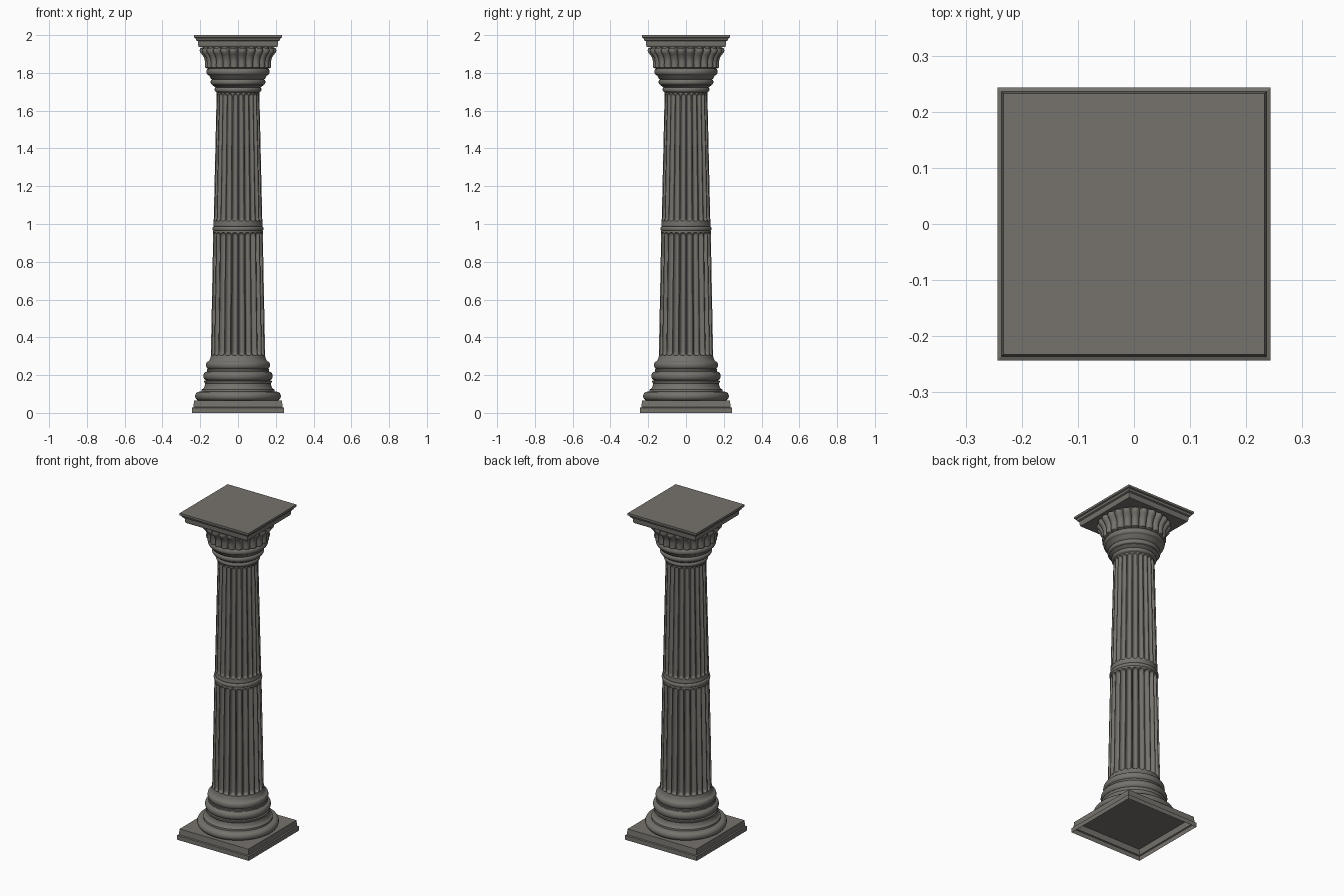
import bpy, bmesh, math

if "Cube" in bpy.data.objects:
    bpy.data.objects.remove(bpy.data.objects["Cube"])

stone = bpy.data.materials.new("grey stone")
stone.diffuse_color = (0.18, 0.17, 0.153, 1)
stone.use_nodes = True
stone.node_tree.nodes["Principled BSDF"].inputs["Base Color"].default_value = stone.diffuse_color


def finish(name, bm, angle=35):
    bmesh.ops.recalc_face_normals(bm, faces=bm.faces[:])
    me = bpy.data.meshes.new(name)
    bm.to_mesh(me)
    bm.free()
    ob = bpy.data.objects.new(name, me)
    bpy.context.collection.objects.link(ob)
    me.materials.append(stone)
    bpy.ops.object.select_all(action='DESELECT')
    ob.select_set(True)
    bpy.context.view_layer.objects.active = ob
    bpy.ops.object.shade_smooth_by_angle(angle=math.radians(angle))
    return ob


def loft(name, rings, cap_bottom=False, cap_top=False, angle=35):
    bm = bmesh.new()
    loops = [[bm.verts.new(p) for p in ring] for ring in rings]
    n = len(loops[0])
    for a, b in zip(loops, loops[1:]):
        for i in range(n):
            j = (i + 1) % n
            bm.faces.new((a[i], a[j], b[j], b[i]))
    if cap_bottom:
        bm.faces.new(loops[0][::-1])
    if cap_top:
        bm.faces.new(loops[-1])
    return finish(name, bm, angle)


def square(name, prof, **kw):
    loft(name, [[(sx * h, sy * h, z) for sx, sy in
                 ((-1, -1), (1, -1), (1, 1), (-1, 1))] for h, z in prof], angle=10, **kw)


def circle(r, z, n, f=None):
    return [((r + (f(i / n) if f else 0)) * math.cos(2 * math.pi * i / n),
             (r + (f(i / n) if f else 0)) * math.sin(2 * math.pi * i / n), z) for i in range(n)]


def lathe(name, prof, n=96):
    loft(name, [circle(r, z, n) for r, z in prof])


def bulge(r, z0, z1, d, k=8):
    # half-round moulding standing d proud of radius r
    return [(r + d * math.sin(math.pi * i / k), z0 + (z1 - z0) * (1 - math.cos(math.pi * i / k)) / 2)
            for i in range(k + 1)]


FLUTES = 24


def fluted(name, r0, z0, r1, z1, f0, f1, width, depth):
    # shaft drum with round-ended flutes between heights f0 and f1
    half = width * math.pi * (r0 + r1) / 2 / FLUTES
    steps = [0, .1, .3, .6, 1, 1.5]
    zs = [z0] + [f0 + s * half for s in steps] + \
         [f0 + (f1 - f0) * k / 6 for k in range(1, 6)] + \
         [f1 - s * half for s in reversed(steps)] + [z1]
    rings = []
    for z in zs:
        r = r0 + (r1 - r0) * (z - z0) / (z1 - z0)
        e = min(z - f0, f1 - z) / half

        def cut(t, e=e):
            u = abs(((t * FLUTES) % 1) - 0.5) * 2 / width
            v = max(0, 1 - e)
            q = u * u + v * v
            return -depth * math.sqrt(1 - q) if q < 1 and e > 0 else 0
        rings.append(circle(r, z, FLUTES * 14, cut))
    loft(name, rings)


# square plinth, open underneath
square("plinth", [(.243, 0), (.243, .027), (.236, .03), (.233, .065)], cap_top=True)

# round base mouldings
lathe("base_mouldings",
      bulge(.205, .065, .112, .022) + [(.193, .114), (.192, .124), (.184, .128), (.177, .14), (.174, .155),
      (.179, .163), (.179, .17)] + bulge(.166, .172, .218, .017) +
      [(.163, .222), (.164, .232)] + bulge(.158, .234, .272, .011) +
      [(.153, .276), (.147, .288), (.143, .305)])

# lower and upper shaft
fluted("lower_shaft", .144, .29, .131, .965, .305, .955, .84, .020)
lathe("shaft_ring", [(.130, .962)] + bulge(.130, .965, .985, .005) + bulge(.127, .987, 1.003, .003) + [(.126, 1.01)])
fluted("upper_shaft", .129, 1.0, .113, 1.70, 1.015, 1.69, .76, .012)

# capital neck mouldings
lathe("neck_mouldings",
      [(.112, 1.695)] + bulge(.117, 1.70, 1.722, .007) + [(.124, 1.726), (.136, 1.735)] +
      bulge(.136, 1.738, 1.765, .009) + [(.144, 1.77), (.152, 1.785)] +
      bulge(.158, 1.79, 1.822, .010) + [(.150, 1.828), (.150, 1.84)])

# capital bell ringed by leaves
lathe("capital_bell", [(.152, 1.82), (.154, 1.85), (.163, 1.89), (.18, 1.925), (.192, 1.945)])
rings = []
for r, z, d in [(.152, 1.822, .012), (.162, 1.828, .018), (.163, 1.84, .018), (.162, 1.86, .018),
                (.166, 1.88, .019), (.174, 1.897, .022), (.181, 1.908, .025), (.184, 1.918, .025),
                (.184, 1.93, .022), (.176, 1.938, .012)]:
    rings.append(circle(r, z, FLUTES * 12,
                        lambda t, d=d: d * (abs(math.sin(math.pi * t * FLUTES)) ** .6) - .004))
loft("capital_leaves", rings)

# square top slab
square("top_slab", [(.208, 1.938), (.211, 1.945), (.213, 1.968), (.221, 1.972), (.226, 1.984),
                    (.233, 1.987), (.233, 2.0)], cap_bottom=True, cap_top=True)
